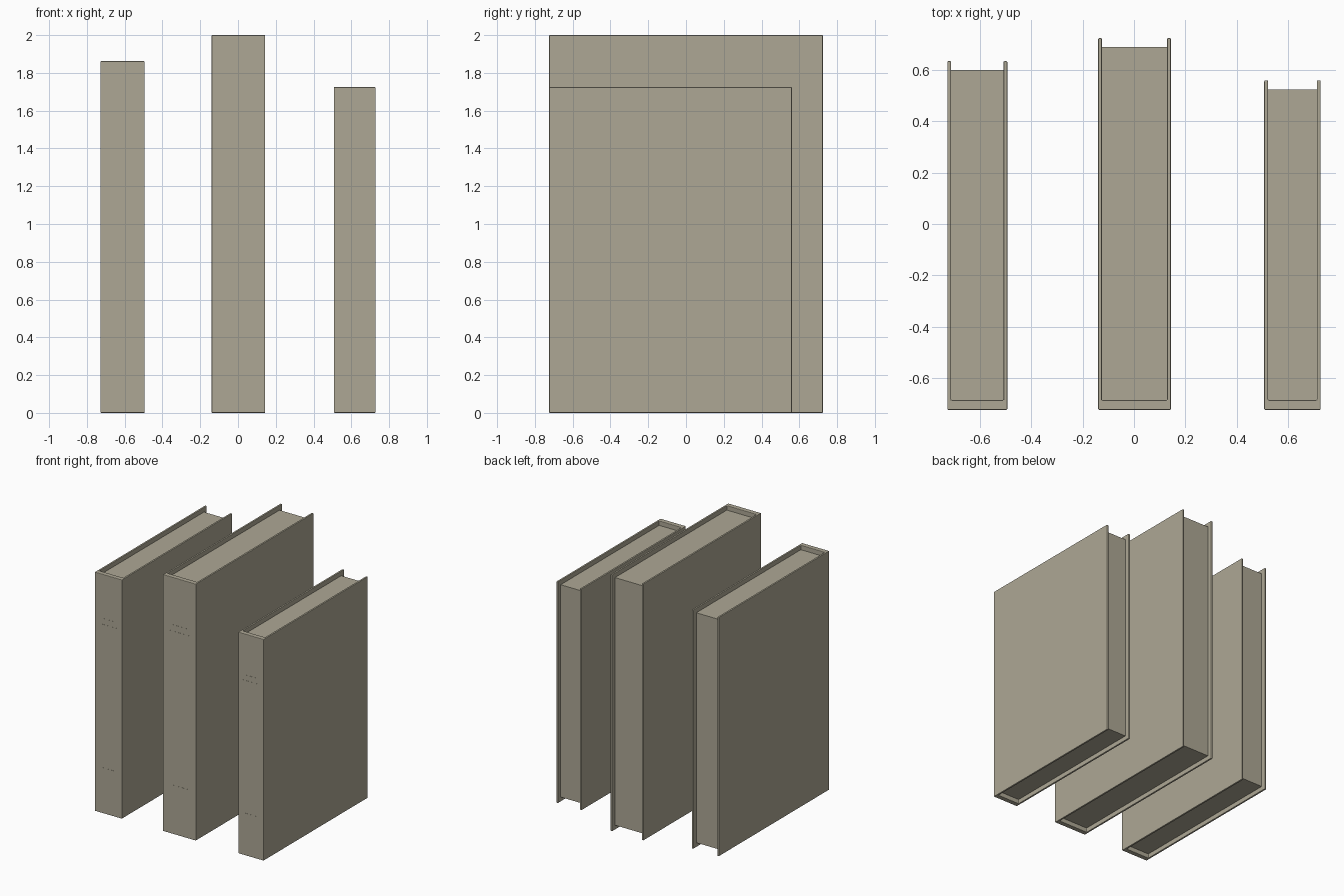
import bpy, bmesh

cube = bpy.data.objects.get("Cube")
if cube:
    bpy.data.objects.remove(cube, do_unlink=True)

beige = bpy.data.materials.new("warm beige")
beige.use_nodes = True
colour = (0.42, 0.39, 0.30, 1)
beige.diffuse_color = colour
beige.node_tree.nodes["Principled BSDF"].inputs["Base Color"].default_value = colour

FRONT = -0.725   # all spines line up here
BOARD = 0.015    # cover board thickness
SPINE = 0.038    # spine thickness
LIP = 0.035      # overhang of the cover past the pages


def add_prism(name, outline, z0, z1, bevel=0.0):
    """Extrude an x-y outline from z0 to z1."""
    bm = bmesh.new()
    face = bm.faces.new([bm.verts.new((x, y, z0)) for x, y in outline])
    top = bmesh.ops.extrude_face_region(bm, geom=[face])
    verts = [v for v in top["geom"] if isinstance(v, bmesh.types.BMVert)]
    bmesh.ops.translate(bm, verts=verts, vec=(0, 0, z1 - z0))
    bmesh.ops.recalc_face_normals(bm, faces=bm.faces)
    mesh = bpy.data.meshes.new(name)
    bm.to_mesh(mesh)
    bm.free()
    mesh.materials.append(beige)
    obj = bpy.data.objects.new(name, mesh)
    bpy.context.collection.objects.link(obj)
    if bevel:
        mod = obj.modifiers.new("soft edges", 'BEVEL')
        mod.width = bevel
        mod.segments = 2
    return obj


def add_box(name, x0, x1, y0, y1, z0, z1, bevel=0.0):
    return add_prism(name, [(x0, y0), (x1, y0), (x1, y1), (x0, y1)], z0, z1, bevel)


def add_book(name, x0, x1, back, height):
    # Cover: two boards joined by the spine
    a, b, s = x0 + BOARD, x1 - BOARD, FRONT + SPINE
    add_prism(name + "_cover", [(x0, FRONT), (x1, FRONT), (x1, back), (b, back),
                                (b, s), (a, s), (a, back), (x0, back)],
              0, height, 0.004)
    # Page block
    add_box(name + "_pages", a - 0.002, b + 0.002, s - 0.005, back - LIP,
            LIP, height - LIP)
    # Thin raised lines on the spine
    mid, width = (x0 + x1) / 2, x1 - x0
    lines = {"title": (0.815, 0.42), "subtitle": (0.79, 0.66), "imprint": (0.19, 0.5)}
    for label, (level, share) in lines.items():
        half, z = width * share / 2, height * level
        add_box(f"{name}_{label}_line", mid - half, mid + half,
                FRONT - 0.001, FRONT + 0.004, z - 0.002, z + 0.002)


add_book("left_hand_book", -0.728, -0.494, 0.635, 1.862)
add_book("middle_book", -0.14, 0.144, 0.725, 2.0)
add_book("right_hand_book", 0.508, 0.728, 0.56, 1.725)
